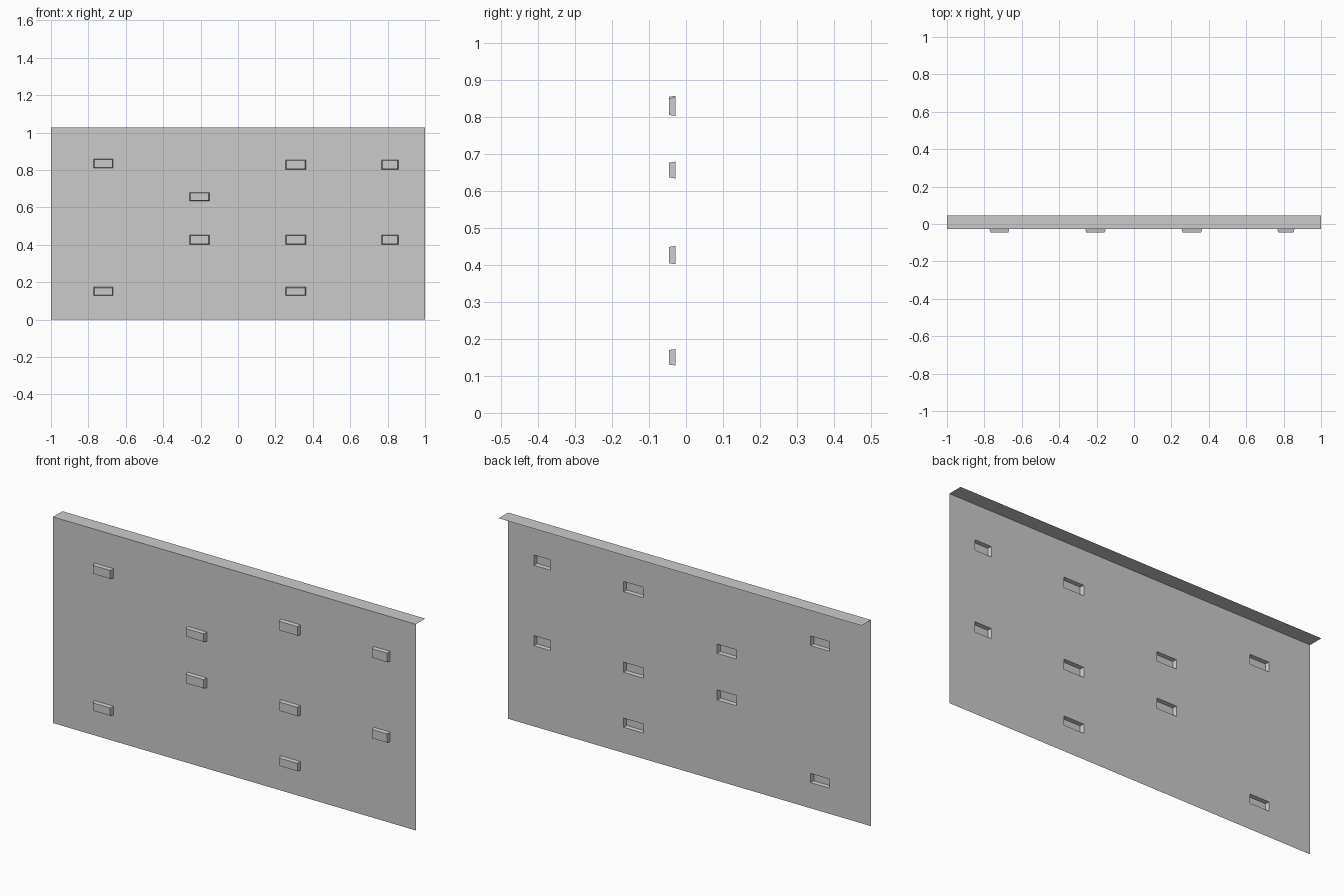
import bpy, bmesh

if "Cube" in bpy.data.objects:
    bpy.data.objects.remove(bpy.data.objects["Cube"])

WALL_Y, BRICK_Y, LEDGE_Y = -0.028, -0.046, 0.046
TOP = 1.027
TAPER_X, TAPER_Z = 0.005, 0.003

# Brick openings: columns (x range) and rows (z range)
COLS = [(-0.772, -0.667), (-0.26, -0.152), (0.255, 0.364), (0.767, 0.858)]
UPPER_L, UPPER, MID, LOW, BOTTOM = (0.81, 0.858), (0.803, 0.854), (0.634, 0.68), (0.402, 0.452), (0.128, 0.173)
LAYOUT = [(0, UPPER_L), (0, BOTTOM), (1, MID), (1, LOW), (2, UPPER),
          (2, LOW), (2, BOTTOM), (3, UPPER), (3, LOW)]
BRICKS = [(*COLS[c], *row) for c, row in LAYOUT]


def make_object(name, faces):
    bm = bmesh.new()
    for pts in faces:
        bm.faces.new([bm.verts.new(p) for p in pts])
    bmesh.ops.remove_doubles(bm, verts=bm.verts, dist=1e-5)
    mesh = bpy.data.meshes.new(name)
    bm.to_mesh(mesh)
    bm.free()
    obj = bpy.data.objects.new(name, mesh)
    bpy.context.collection.objects.link(obj)
    return obj


def front_quad(x0, x1, z0, z1, y):
    return [(x0, y, z0), (x1, y, z0), (x1, y, z1), (x0, y, z1)]


# Thin wall sheet, left open behind every brick
def wall_faces():
    zs = sorted({0, TOP, *(z for b in BRICKS for z in b[2:])})
    xs = sorted({-1, 1, *(x for b in BRICKS for x in b[:2])})
    for x0, x1 in zip(xs, xs[1:]):
        for z0, z1 in zip(zs, zs[1:]):
            cx, cz = (x0 + x1) / 2, (z0 + z1) / 2
            if not any(a < cx < b and c < cz < d for a, b, c, d in BRICKS):
                yield front_quad(x0, x1, z0, z1, WALL_Y)


make_object("wall", wall_faces())

# Flat ledge along the top edge, running backwards
make_object("top_ledge", [[(-1, WALL_Y, TOP), (1, WALL_Y, TOP),
                           (1, LEDGE_Y, TOP), (-1, LEDGE_Y, TOP)]])

# Raised bricks: hollow tapered boxes, open at the back
for x0, x1, z0, z1 in BRICKS:
    back = front_quad(x0, x1, z0, z1, WALL_Y)
    front = front_quad(x0 + TAPER_X, x1 - TAPER_X, z0 + TAPER_Z, z1 - TAPER_Z, BRICK_Y)
    sides = [[back[i], back[(i + 1) % 4], front[(i + 1) % 4], front[i]] for i in range(4)]
    make_object("raised_brick", [front] + sides)
